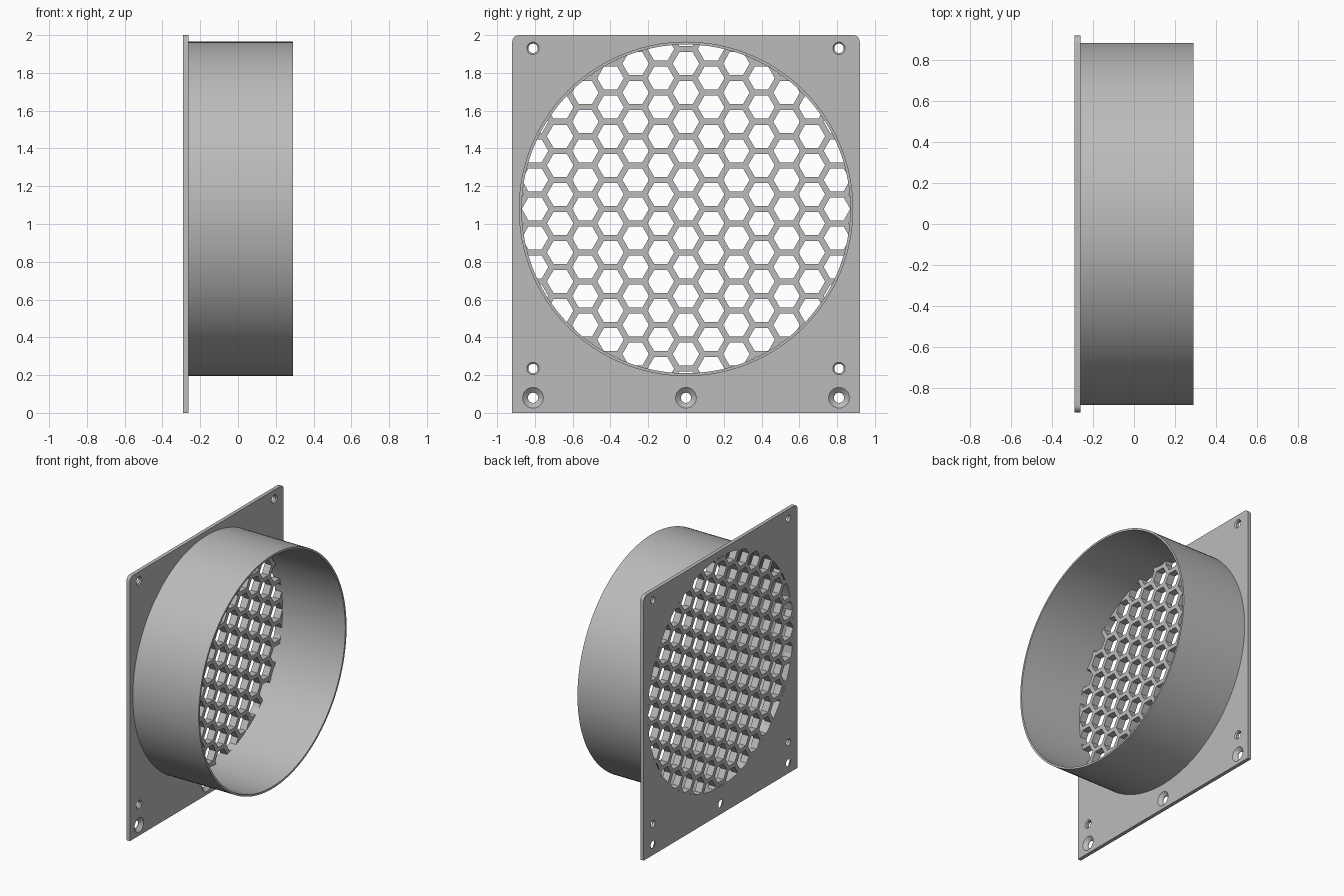
import bpy, bmesh, math

if "Cube" in bpy.data.objects:
    bpy.data.objects.remove(bpy.data.objects["Cube"])

X0, X1, X2 = -0.29, -0.262, 0.29      # plate back, plate front, duct end
GRID_X = -0.235                       # grille front
CZ, R_OUT, R_IN = 1.08, 0.885, 0.87   # duct centre height and radii
SEG = 128

grey = bpy.data.materials.new("light_grey")
grey.diffuse_color = (0.5, 0.5, 0.5, 1)
grey.use_nodes = True
grey.node_tree.nodes["Principled BSDF"].inputs["Base Color"].default_value = grey.diffuse_color


def finish(name, bm):
    bmesh.ops.recalc_face_normals(bm, faces=bm.faces)
    mesh = bpy.data.meshes.new(name)
    bm.to_mesh(mesh)
    bm.free()
    mesh.materials.append(grey)
    ob = bpy.data.objects.new(name, mesh)
    bpy.context.collection.objects.link(ob)
    return ob


def lathe(bm, profile, cy, cz, seg, loop=False, turn=0.0):
    """Sweep (x, radius) points round an x-axis line; cap the ends or close the loop."""
    rings = []
    for x, r in profile:
        angles = [2 * math.pi * i / seg + turn for i in range(seg)]
        rings.append([bm.verts.new((x, cy + r * math.cos(a), cz + r * math.sin(a))) for a in angles])
    pairs = list(zip(rings, rings[1:]))
    if loop:
        pairs.append((rings[-1], rings[0]))
    else:
        bm.faces.new(rings[0])
        bm.faces.new(rings[-1])
    for a, b in pairs:
        for i in range(seg):
            j = (i + 1) % seg
            bm.faces.new((a[i], a[j], b[j], b[i]))


def cut(ob, cutter):
    cutter.hide_render = True
    mod = ob.modifiers.new("cut", 'BOOLEAN')
    mod.operation, mod.solver, mod.object = 'DIFFERENCE', 'EXACT', cutter
    bpy.context.view_layer.objects.active = ob
    bpy.ops.object.modifier_apply(modifier=mod.name)
    bpy.data.objects.remove(cutter)


def smooth(ob):
    bpy.ops.object.select_all(action='DESELECT')
    ob.select_set(True)
    bpy.context.view_layer.objects.active = ob
    bpy.ops.object.shade_smooth_by_angle(angle=math.radians(25))


# Mounting plate: square bottom corners, rounded top corners
W, H, C = 0.92, 2.0, 0.035
outline = [(-W, 0), (W, 0)]
for cy, start in ((W - C, 0), (-W + C, 90)):
    for k in range(7):
        a = math.radians(start + 15 * k)
        outline.append((cy + C * math.cos(a), H - C + C * math.sin(a)))
bm = bmesh.new()
face = bm.faces.new([bm.verts.new((X0, y, z)) for y, z in outline])
ext = bmesh.ops.extrude_face_region(bm, geom=[face])
bmesh.ops.translate(bm, vec=(X1 - X0, 0, 0),
                    verts=[v for v in ext["geom"] if isinstance(v, bmesh.types.BMVert)])
plate = finish("mounting_plate", bm)

# Bore, corner screw holes and countersunk bottom holes
bm = bmesh.new()
lathe(bm, [(X0 - 0.1, R_IN), (X1 + 0.1, R_IN)], 0, CZ, SEG)
for y, z, r, r_top, depth in [(s * 0.81, h, 0.025, 0.033, 0.008) for s in (-1, 1) for h in (0.235, 1.93)] + \
                             [(y, 0.08, 0.027, 0.055, 0.024) for y in (-0.81, 0, 0.81)]:
    lathe(bm, [(X0 - 0.1, r), (X1 - depth, r), (X1, r_top), (X1 + 0.1, r_top)], y, z, 32)
cut(plate, finish("hole_cutter", bm))
smooth(plate)

# Round duct
bm = bmesh.new()
lathe(bm, [(X1, R_IN), (X1, R_OUT), (X2, R_OUT), (X2, R_IN)], 0, CZ, SEG, loop=True)
smooth(finish("round_duct", bm))

# Honeycomb grille: disc with hexagonal cells cut out, open at the rim
bm = bmesh.new()
lathe(bm, [(X0, R_IN), (GRID_X, R_IN)], 0, CZ, SEG)
grille = finish("honeycomb_grille", bm)
PITCH = 0.1538
CELL_R = (PITCH - 0.032) / math.sqrt(3)
bm = bmesh.new()
for col in range(-7, 8):
    y = col * PITCH * math.sqrt(3) / 2
    for row in range(-7, 8):
        dz = (row + 0.5 * (col % 2)) * PITCH
        if math.hypot(y, dz) < R_IN + CELL_R:
            lathe(bm, [(X0 - 0.1, CELL_R), (GRID_X + 0.1, CELL_R)], y, CZ + dz, 6)
cut(grille, finish("cell_cutter", bm))
